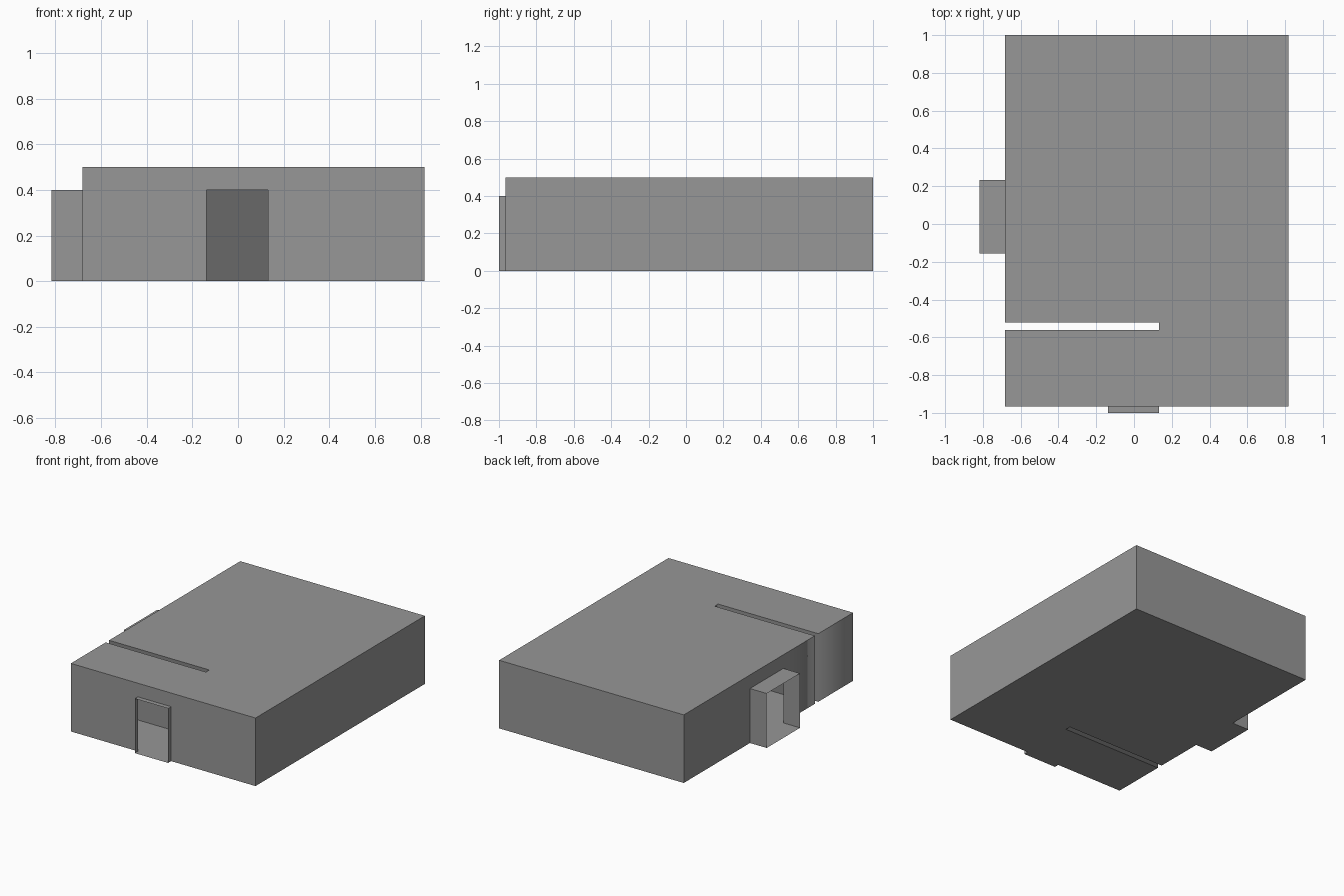
import bpy, bmesh

if "Cube" in bpy.data.objects:
    bpy.data.objects.remove(bpy.data.objects["Cube"])

WALL_H, DOOR_H = 0.5, 0.4

grey = bpy.data.materials.new("dark_grey")
grey.diffuse_color = (0.31, 0.31, 0.31, 1)
grey.use_nodes = True
grey.node_tree.nodes["Principled BSDF"].inputs["Base Color"].default_value = grey.diffuse_color


def finish(name, bm):
    bmesh.ops.remove_doubles(bm, verts=bm.verts[:], dist=1e-4)
    mesh = bpy.data.meshes.new(name)
    bm.to_mesh(mesh)
    bm.free()
    mesh.materials.append(grey)
    bpy.context.collection.objects.link(bpy.data.objects.new(name, mesh))


def face(bm, pts):
    return bm.faces.new([bm.verts.new(p) for p in pts])


def wall(bm, a, b, z0, z1):
    return face(bm, [(*a, z0), (*b, z0), (*b, z1), (*a, z1)])


def slab(bm, plan, z, up):
    face(bm, [(x, y, z) for x, y in (plan if up else plan[::-1])])


# Hollow building: counter-clockwise plan, slot notched in from the left
left, right, front, back = -0.682, 0.818, -0.965, 1.0
front_door = [(-0.138, front), (0.132, front)]
side_door = [(left, 0.232), (left, -0.155)]
plan = [(left, front), *front_door, (right, front), (right, back), (left, back),
        *side_door, (left, -0.521), (0.132, -0.521), (0.132, -0.561), (left, -0.561)]

bm = bmesh.new()
slab(bm, plan, 0, False)
slab(bm, plan, WALL_H, True)
for i, (a, b) in enumerate(zip(plan, plan[1:] + plan[:1])):
    is_door = [a, b] in (front_door, side_door)
    # Over a doorway only the lintel is built
    f = wall(bm, a, b, DOOR_H if is_door else 0, WALL_H)
    # Walls around the slot are shaded softly
    f.smooth = i >= 7
finish("building_shell", bm)


# Open-ended porches: floor, roof and two sides
def porch(name, door, dx, dy):
    a, b = door
    a2, b2 = (a[0] + dx, a[1] + dy), (b[0] + dx, b[1] + dy)
    bm = bmesh.new()
    slab(bm, [a, a2, b2, b], 0, False)
    slab(bm, [a, a2, b2, b], DOOR_H, True)
    wall(bm, a, a2, 0, DOOR_H)
    wall(bm, b2, b, 0, DOOR_H)
    finish(name, bm)


porch("front_porch", front_door, 0, -1.0 - front)
porch("side_porch", side_door, -0.818 - left, 0)
